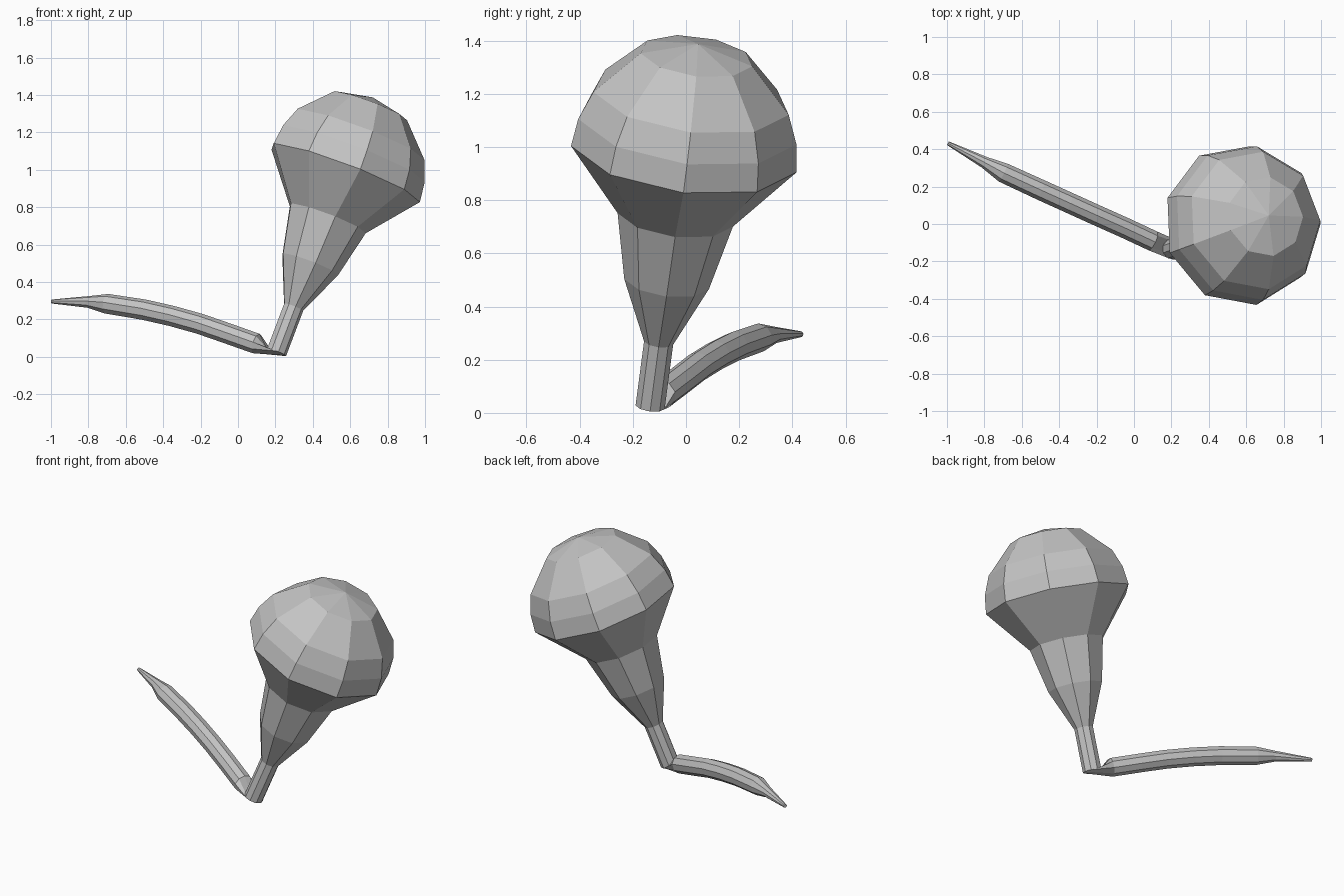
import bpy, bmesh, math
from mathutils import Vector

cube = bpy.data.objects.get("Cube")
if cube:
    bpy.data.objects.remove(cube, do_unlink=True)

SIDES = 9
grey = bpy.data.materials.new("plain_grey")
grey.use_nodes = True
COLOUR = (0.55, 0.55, 0.55, 1)
grey.diffuse_color = COLOUR
grey.node_tree.nodes["Principled BSDF"].inputs["Base Color"].default_value = COLOUR


def ring(centre, normal, hint, radius):
    """Circle of points around centre, first point towards hint."""
    n = normal.normalized()
    u = (hint - n * hint.dot(n)).normalized()
    v = n.cross(u)
    steps = [2 * math.pi * i / SIDES for i in range(SIDES)]
    return [centre + (u * math.cos(a) + v * math.sin(a)) * radius for a in steps]


def loft(name, rings, pole=None):
    """Skin the rings, close the start, and close the end flat or to a pole."""
    bm = bmesh.new()
    loops = [[bm.verts.new(p) for p in r] for r in rings]
    for a, b in zip(loops, loops[1:]):
        for i in range(SIDES):
            j = (i + 1) % SIDES
            bm.faces.new((a[i], a[j], b[j], b[i]))
    bm.faces.new(loops[0])
    if pole:
        tip = bm.verts.new(pole)
        for i in range(SIDES):
            bm.faces.new((loops[-1][i], loops[-1][(i + 1) % SIDES], tip))
    else:
        bm.faces.new(loops[-1])
    bmesh.ops.recalc_face_normals(bm, faces=bm.faces[:])
    mesh = bpy.data.meshes.new(name)
    bm.to_mesh(mesh)
    bm.free()
    mesh.materials.append(grey)
    obj = bpy.data.objects.new(name, mesh)
    bpy.context.collection.objects.link(obj)
    return obj


# Tilted stem flaring into a domed cap: (distance along axis, radius)
base = Vector((0.205, -0.135, 0.025))
axis = Vector((0.351, 0.123, 0.928)).normalized()
corner = Vector((0.765, 0.125, 0.80))
profile = [(0, 0.056), (0.26, 0.056), (0.506, 0.163), (0.77, 0.222),
           (1.03, 0.434), (1.14, 0.42), (1.252, 0.376), (1.418, 0.215)]
loft("stem_and_cap", [ring(base + axis * t, axis, corner, r) for t, r in profile],
     base + axis * 1.468)

# Arching root that leaves the foot of the stem and tapers to a point
path = [((0.10, -0.09, 0.07), 0.056), ((-0.05, -0.02, 0.123), 0.056),
        ((-0.2, 0.047, 0.175), 0.056), ((-0.35, 0.115, 0.217), 0.056),
        ((-0.5, 0.183, 0.251), 0.056), ((-0.7, 0.275, 0.283), 0.054),
        ((-0.8, 0.33, 0.293), 0.032), ((-0.995, 0.432, 0.296), 0.011)]
points = [Vector(p) for p, r in path]
rings = [ring(base, -axis, Vector((-0.9, 0.42, 0)), 0.056)]
for i, (p, r) in enumerate(path):
    tangent = points[min(i + 1, len(points) - 1)] - points[max(i - 1, 0)]
    rings.append(ring(points[i], tangent, Vector((0, 0, 1)), r))
loft("root", rings)
